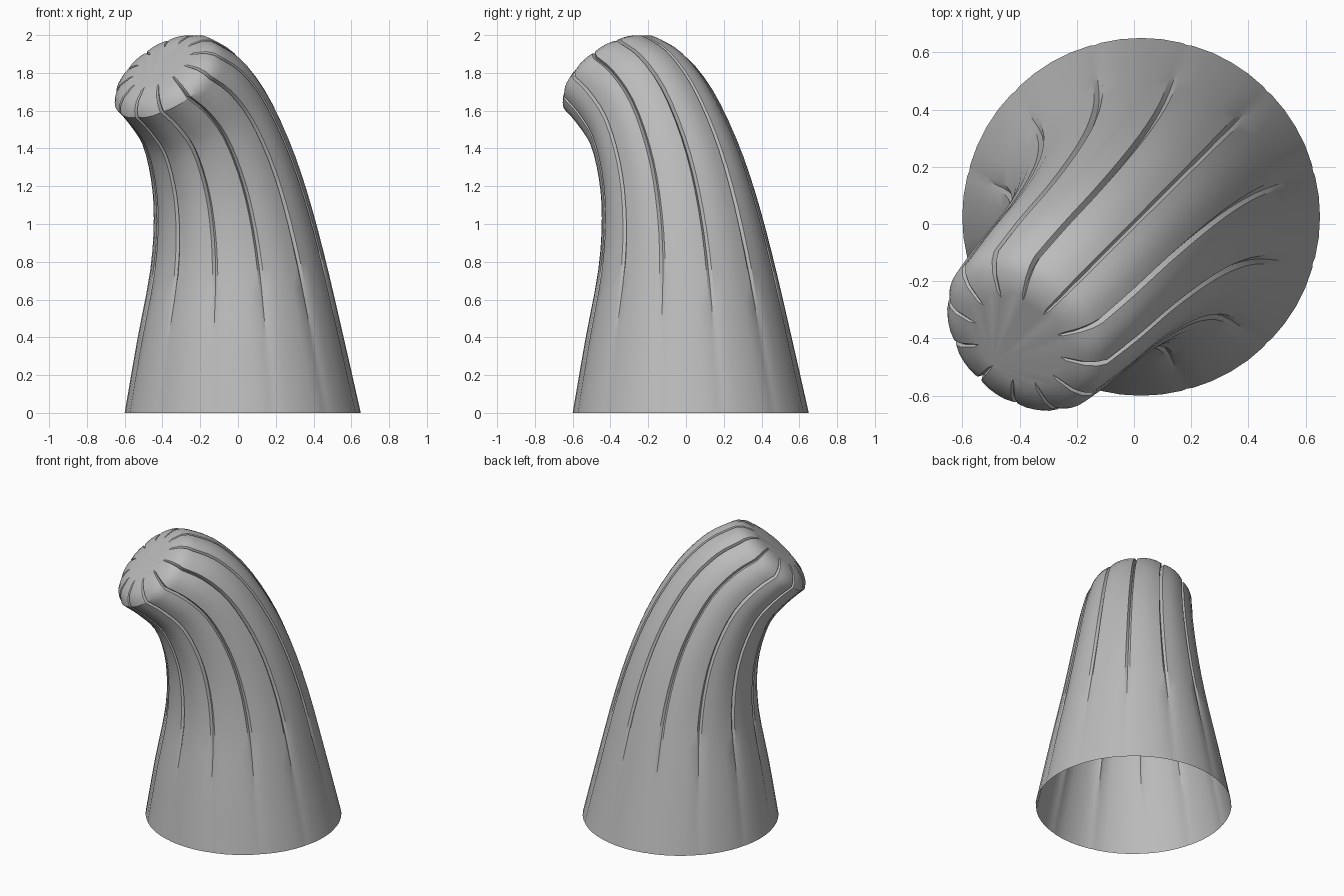
import bpy, bmesh, math
from mathutils import Vector

if "Cube" in bpy.data.objects:
    bpy.data.objects.remove(bpy.data.objects["Cube"])

# Plain grey skin
grey = bpy.data.materials.new("plain grey")
grey.use_nodes = True
color = (0.5, 0.5, 0.5, 1)
grey.diffuse_color = color
grey.node_tree.nodes["Principled BSDF"].inputs["Base Color"].default_value = color

# Spine stations: diagonal offset (x = y), height, radius, tilt in degrees, groove depth
STATIONS = [
    (0.025, 0.0, 0.625, 0, 0.004),
    (0.01, 0.4, 0.545, 3, 0.007),
    (-0.005, 0.8, 0.462, 8, 0.014),
    (-0.04, 1.1, 0.412, 14, 0.02),
    (-0.095, 1.34, 0.38, 22, 0.025),
    (-0.18, 1.56, 0.355, 33, 0.028),
    (-0.28, 1.70, 0.342, 40, 0.03),
    (-0.37, 1.775, 0.322, 42, 0.03),
]
# Rounded rim closing on the flat tip
RIM = [(-0.385, 1.80, 0.302, 42, 0.03), (-0.397, 1.822, 0.265, 42, 0.03),
       (-0.405, 1.838, 0.20, 42, 0.03)]
LOBES = 12
LOBE_STEPS = [(0, 1), (0.06, 0.2), (0.28, 0.03), (0.5, 0), (0.72, 0.03), (0.94, 0.2)]
FORWARD = Vector((-1, -1, 0)).normalized()
SIDE = Vector((1, -1, 0)).normalized()


def spline(points, steps):
    """Catmull-Rom interpolation through the stations."""
    padded = [points[0]] + points + [points[-1]]
    out = []
    for a, b, c, d in zip(padded, padded[1:], padded[2:], padded[3:]):
        for i in range(steps):
            t = i / steps
            out.append([q + t / 2 * (r - p + t * (2 * p - 5 * q + 4 * r - s
                        + t * (3 * (q - r) + s - p)))
                        for p, q, r, s in zip(a, b, c, d)])
    return out + [points[-1]]


def lobed_ring(bm, station):
    offset, height, radius, tilt, depth = station
    tilt = math.radians(tilt)
    across = FORWARD * math.cos(tilt) - Vector((0, 0, math.sin(tilt)))
    centre = Vector((offset, offset, height))
    ring = []
    for lobe in range(LOBES):
        for t, cut in LOBE_STEPS:
            a = math.tau * (lobe + t) / LOBES
            r = radius - depth * cut
            ring.append(bm.verts.new(centre + r * (across * math.cos(a) + SIDE * math.sin(a))))
    return ring


# Curved, grooved body, open underneath
bm = bmesh.new()
rings = [lobed_ring(bm, s) for s in spline(STATIONS, 3) + RIM]
for low, high in zip(rings, rings[1:]):
    n = len(low)
    for i in range(n):
        j = (i + 1) % n
        bm.faces.new((low[i], low[j], high[j], high[i]))
bm.faces.new(rings[-1])
bmesh.ops.recalc_face_normals(bm, faces=bm.faces)

mesh = bpy.data.meshes.new("curved_stalk")
bm.to_mesh(mesh)
bm.free()
mesh.materials.append(grey)
stalk = bpy.data.objects.new("curved_stalk", mesh)
bpy.context.collection.objects.link(stalk)
bpy.context.view_layer.objects.active = stalk
stalk.select_set(True)
bpy.ops.object.shade_smooth_by_angle(angle=math.radians(30))
